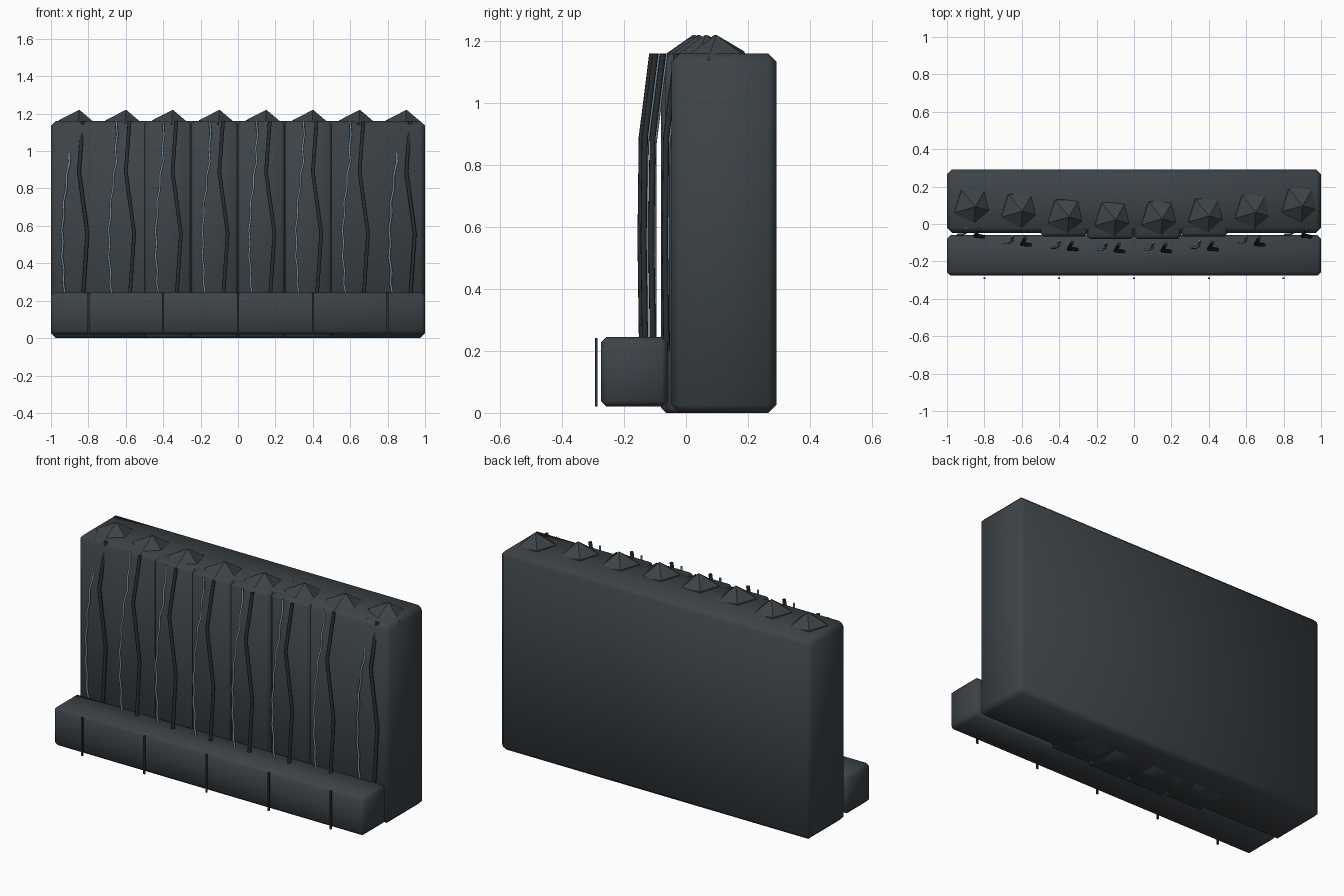
import bpy, bmesh, math
from mathutils import Matrix

if "Cube" in bpy.data.objects:
    bpy.data.objects.remove(bpy.data.objects["Cube"])


def material(name, rgb):
    m = bpy.data.materials.new(name)
    m.diffuse_color = (*rgb, 1)
    m.use_nodes = True
    m.node_tree.nodes["Principled BSDF"].inputs["Base Color"].default_value = m.diffuse_color
    return m


stone = material("dark slate", (0.046, 0.056, 0.064))
root_mat = material("charcoal", (0.024, 0.028, 0.031))
vein_mat = material("pale steel blue", (0.20, 0.29, 0.37))


def finish(name, bm, mat):
    me = bpy.data.meshes.new(name)
    bm.to_mesh(me)
    bm.free()
    me.materials.append(mat)
    ob = bpy.data.objects.new(name, me)
    bpy.context.collection.objects.link(ob)
    return ob


def box(name, lo, hi, mat, bevel=0.0):
    bm = bmesh.new()
    bmesh.ops.create_cube(bm, size=1)
    for v in bm.verts:
        v.co = [(a + b) / 2 + c * (b - a) for a, b, c in zip(lo, hi, v.co)]
    ob = finish(name, bm, mat)
    if bevel:
        mod = ob.modifiers.new("chamfered edges", 'BEVEL')
        mod.width, mod.segments = bevel, 1
        for p in ob.data.polygons:
            p.use_smooth = True
    return ob


def strand(name, points, radius, mat):
    cu = bpy.data.curves.new(name, 'CURVE')
    cu.dimensions = '3D'
    cu.bevel_depth, cu.bevel_resolution = radius, 2
    cu.use_fill_caps = True
    sp = cu.splines.new('POLY')
    sp.points.add(len(points) - 1)
    for p, co in zip(sp.points, points):
        p.co = (*co, 1)
    sp.use_smooth = True
    cu.materials.append(mat)
    ob = bpy.data.objects.new(name, cu)
    bpy.context.collection.objects.link(ob)


# Main slab and the low ledge in front
box("wall_slab", (-1, -0.047, 0), (1, 0.292, 1.16), stone, 0.026)
box("front_ledge", (-1, -0.275, 0.02), (1, -0.06, 0.245), stone, 0.018)

# Thin joints standing just ahead of the ledge
for i in range(5):
    x = -0.8 + 0.4 * i
    box("ledge_joint", (x - 0.005, -0.294, 0.02), (x + 0.005, -0.286, 0.242), root_mat)

# Eight bays: raised panels in the middle, a rock and two strands in each
rock_y = (0.10, 0.075, 0.045, 0.03, 0.035, 0.05, 0.07, 0.105)
depth = (-0.068, -0.112, -0.137, -0.147)
for i in range(8):
    cx = -0.875 + 0.25 * i
    ring = min(i, 7 - i)
    if ring >= 2:
        front = -0.066 if ring == 2 else -0.08
        box("bay_panel", (cx - 0.125, front, 0), (cx + 0.125, 0.15, 1.16), stone, 0.016)

    # Crown rock, a tilted low-poly lump sunk into the top
    bm = bmesh.new()
    bmesh.ops.create_icosphere(bm, subdivisions=1, radius=0.122)
    turn = Matrix.Rotation(0.12, 4, 'Y') @ Matrix.Rotation(-0.3, 4, 'Z')
    turn = Matrix.Rotation(0.06, 4, 'X') @ turn
    place = Matrix.Translation((cx + 0.012, rock_y[i], 1.1))
    bmesh.ops.transform(bm, matrix=place @ turn, verts=bm.verts)
    finish("crown_rock", bm, stone)

    # Thick bent root
    d = depth[ring]
    strand("root", [(cx + 0.045, d + 0.005, 0.2), (cx + 0.07, d, 0.56),
                    (cx + 0.025, d + 0.004, 0.89), (cx + 0.045, d + 0.038, 1.16)],
           0.010, root_mat)

    # Thin jagged vein
    pts = []
    for k in range(14):
        t = k / 13
        x = cx - 0.05 - 0.024 * math.sin(math.pi * min(t * 1.3, 1)) + 0.028 * t
        y = d + 0.01 + 0.038 * max(0, t - 0.68) / 0.32
        pts.append((x + 0.004 * (-1) ** k, y, 0.22 + 0.94 * t))
    strand("vein", pts, 0.006, vein_mat)
